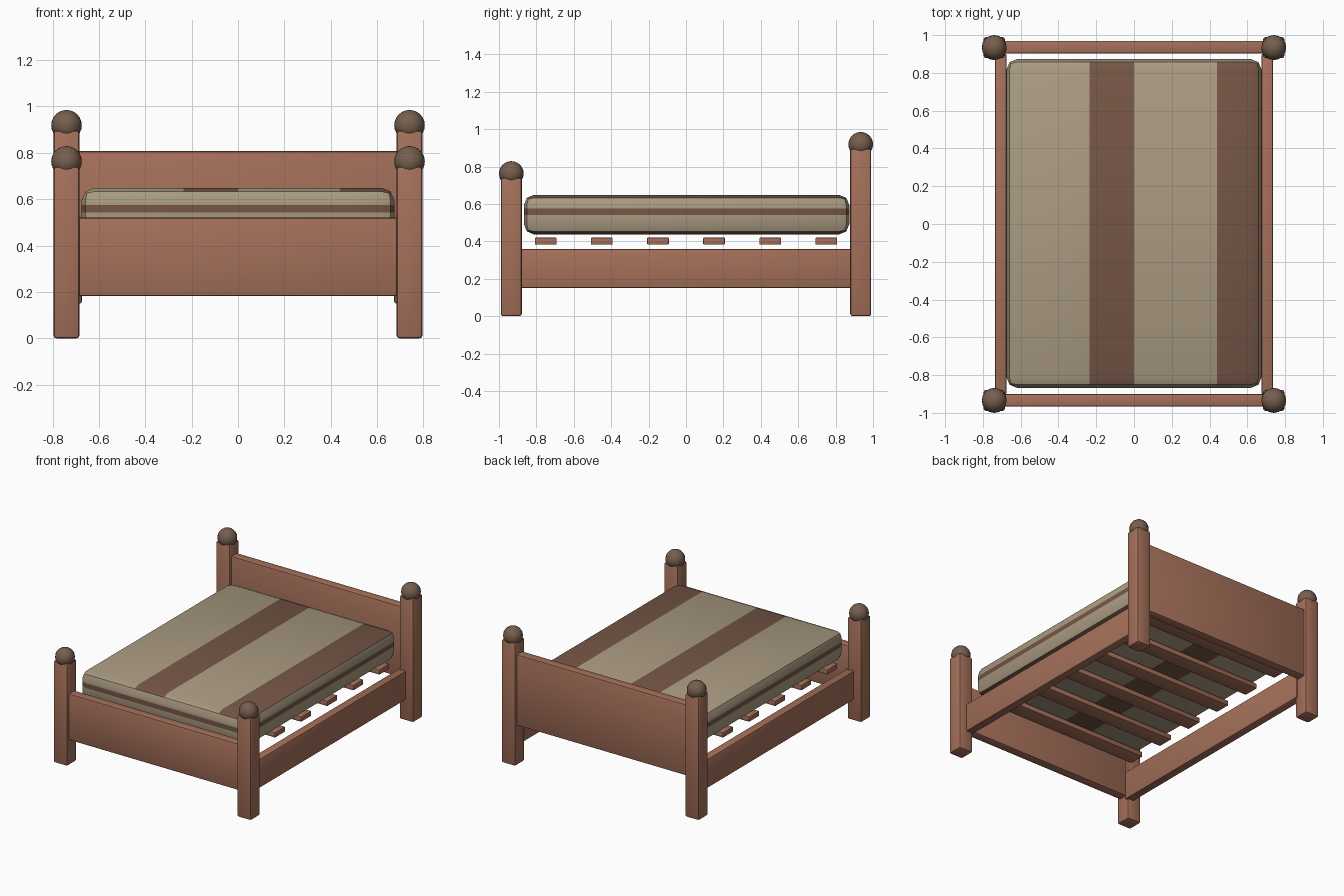
import bpy
import bmesh
from mathutils import Vector, Matrix

default_cube = bpy.data.objects.get("Cube")
if default_cube:
    bpy.data.objects.remove(default_cube, do_unlink=True)


def make_material(name, color):
    mat = bpy.data.materials.new(name)
    mat.use_nodes = True
    rgba = (*color, 1.0)
    mat.diffuse_color = rgba
    mat.node_tree.nodes["Principled BSDF"].inputs["Base Color"].default_value = rgba
    return mat


WOOD = make_material("warm_wood", (0.376, 0.162, 0.102))
DARK_WOOD = make_material("dark_knob_wood", (0.181, 0.114, 0.076))
CLOTH = make_material("beige_cloth", (0.402, 0.328, 0.223))
STRIPE = make_material("brown_stripe", (0.181, 0.093, 0.061))


def finish(bm, name, *materials):
    mesh = bpy.data.meshes.new(name)
    bm.to_mesh(mesh)
    bm.free()
    for mat in materials:
        mesh.materials.append(mat)
    obj = bpy.data.objects.new(name, mesh)
    bpy.context.collection.objects.link(obj)
    bpy.ops.object.select_all(action="DESELECT")
    obj.select_set(True)
    bpy.context.view_layer.objects.active = obj
    bpy.ops.object.shade_smooth_by_angle()
    return obj


def box_bmesh(low, high, bevel, segments=2):
    low, high = Vector(low), Vector(high)
    bm = bmesh.new()
    bmesh.ops.create_cube(bm, size=1)
    bmesh.ops.scale(bm, vec=high - low, verts=bm.verts)
    bmesh.ops.translate(bm, vec=(low + high) / 2, verts=bm.verts)
    bmesh.ops.bevel(bm, geom=bm.edges[:], offset=bevel, segments=segments,
                    profile=0.5, affect="EDGES")
    return bm


def wood_box(name, low, high, bevel=0.008):
    return finish(box_bmesh(low, high, bevel), name, WOOD)


# Corner posts with round knobs
POST_X, POST_Y, HALF, RADIUS = 0.74, 0.934, 0.056, 0.066
for end, y, top in (("foot", -POST_Y, 0.74), ("head", POST_Y, 0.896)):
    for side, x in (("right", -POST_X), ("left", POST_X)):
        wood_box(f"{end}_post_{side}", (x - HALF, y - HALF, 0),
                 (x + HALF, y + HALF, top), 0.012)
        bm = bmesh.new()
        bmesh.ops.create_uvsphere(bm, u_segments=16, v_segments=12, radius=RADIUS,
                                  matrix=Matrix.Translation((x, y, top + 0.023)))
        finish(bm, f"{end}_knob_{side}", DARK_WOOD)

# End panels
wood_box("footboard", (-0.72, -0.967, 0.182), (0.72, -0.9, 0.52))
wood_box("headboard", (-0.72, 0.903, 0.29), (0.72, 0.97, 0.807))

# Side rails
for side, x in (("right", -0.705), ("left", 0.705)):
    wood_box(f"side_rail_{side}", (x - 0.031, -0.9, 0.15), (x + 0.031, 0.9, 0.36))

# Slats under the mattress
for i in range(6):
    y = -0.75 + 0.3 * i
    wood_box(f"slat_{i + 1}", (-0.655, y - 0.058, 0.383), (0.655, y + 0.058, 0.42), 0.004)

# Mattress with stripes cut into its faces
bm = box_bmesh((-0.675, -0.867, 0.437), (0.675, 0.873, 0.649), 0.055)
cuts = [((x, 0, 0), (1, 0, 0)) for x in (-0.235, 0, 0.44)]
cuts += [((0, 0, z), (0, 0, 1)) for z in (0.542, 0.576)]
for point, normal in cuts:
    bmesh.ops.bisect_plane(bm, geom=bm.verts[:] + bm.edges[:] + bm.faces[:],
                           plane_co=point, plane_no=normal)
bm.normal_update()
for face in bm.faces:
    center = face.calc_center_median()
    if abs(face.normal.z) > 0.5:
        striped = -0.235 < center.x < 0 or center.x > 0.44
    else:
        striped = 0.542 < center.z < 0.576
    face.material_index = int(striped)
finish(bm, "mattress", CLOTH, STRIPE)
